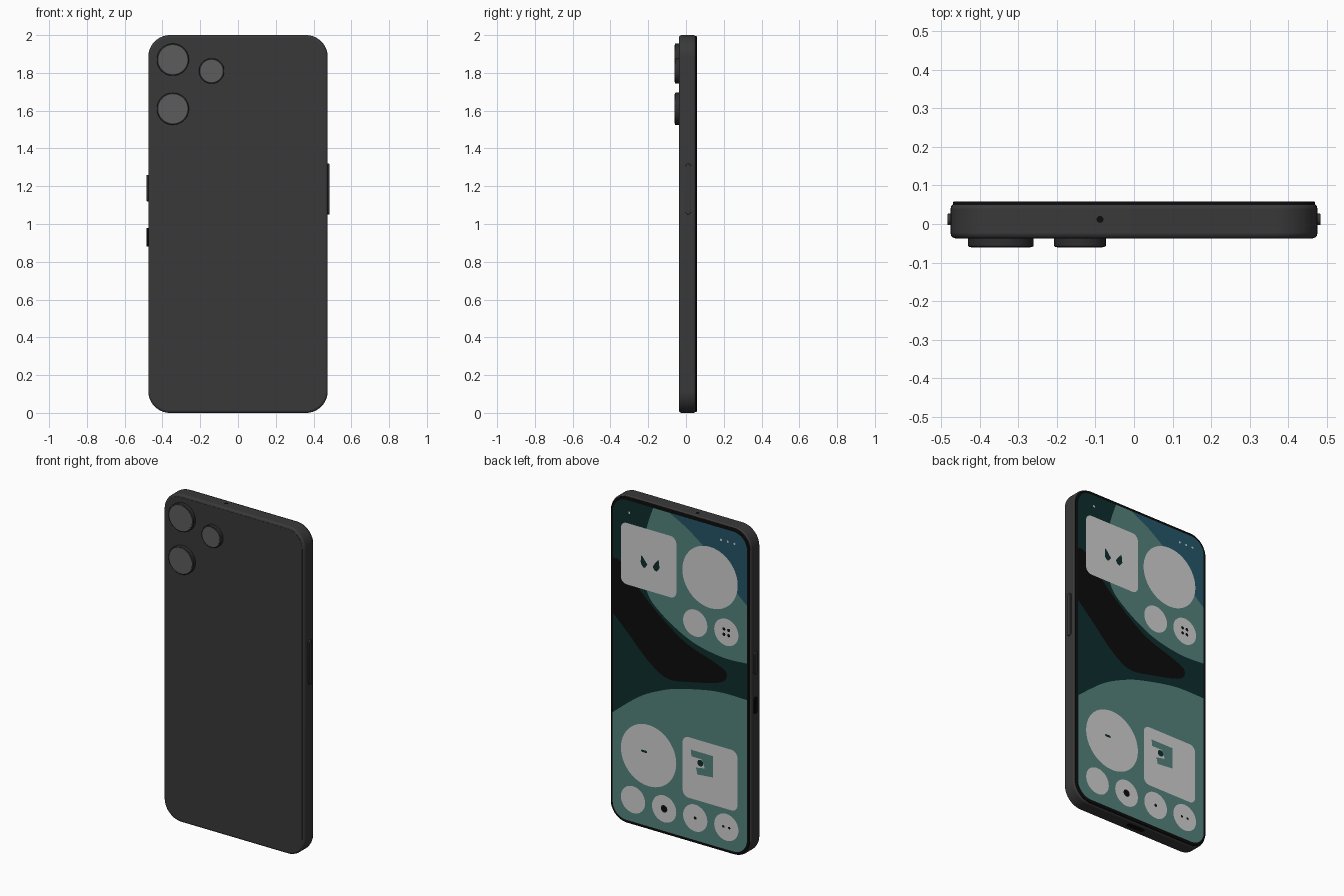
import bpy, bmesh, math
from mathutils import Vector

cube = bpy.data.objects.get("Cube")
if cube:
    bpy.data.objects.remove(cube, do_unlink=True)


def material(name, *rgb):
    linear = [((c / 255 + 0.055) / 1.055) ** 2.4 if c > 10 else c / 255 / 12.92 for c in rgb]
    m = bpy.data.materials.new(name)
    m.use_nodes = True
    m.diffuse_color = (*linear, 1)
    bsdf = m.node_tree.nodes["Principled BSDF"]
    bsdf.inputs["Base Color"].default_value = (*linear, 1)
    bsdf.inputs["Roughness"].default_value = 0.6
    return m


GRAPHITE = material("graphite", 57, 57, 57)
RIM = material("dark graphite", 46, 46, 46)
LENS = material("lens grey", 92, 92, 92)
BLACK = material("black", 12, 12, 12)
NIGHT = material("night teal", 13, 45, 45)
TEAL = material("soft teal", 84, 130, 124)
BLUE = material("deep blue", 37, 85, 104)
PALE = material("pale grey", 208, 208, 208)


# Outlines are lists of (x, z)
def rounded_rect(cx, cz, w, h, r, n=10):
    pts = []
    corners = [(1, 1), (-1, 1), (-1, -1), (1, -1)]
    for k, (sx, sz) in enumerate(corners):
        for i in range(n):
            a = math.pi / 2 * (k + i / (n - 1))
            pts.append((cx + sx * (w / 2 - r) + r * math.cos(a),
                        cz + sz * (h / 2 - r) + r * math.sin(a)))
    return pts


def circle(cx, cz, r, n=48):
    return [(cx + r * math.cos(2 * math.pi * i / n), cz + r * math.sin(2 * math.pi * i / n))
            for i in range(n)]


def smooth_path(pts, steps=6):
    p = [Vector(q) for q in [pts[0], *pts, pts[-1]]]
    out = []
    for a, b, c, d in zip(p, p[1:], p[2:], p[3:]):
        for i in range(steps):
            t = i / steps
            out.append(tuple(0.5 * (2 * b + (c - a) * t + (2 * a - 5 * b + 4 * c - d) * t * t
                                    + (3 * b - a - 3 * c + d) * t ** 3)))
    return out + [pts[-1]]


def finish(name, bm, mat):
    mesh = bpy.data.meshes.new(name)
    bm.to_mesh(mesh)
    bm.free()
    mesh.materials.append(mat)
    obj = bpy.data.objects.new(name, mesh)
    bpy.context.collection.objects.link(obj)
    return obj


def slab(name, pts, y0, y1, mat, bevel=0, segments=3):
    bm = bmesh.new()
    base = bm.faces.new([bm.verts.new((x, y0, z)) for x, z in pts])
    ext = bmesh.ops.extrude_face_region(bm, geom=[base])
    moved = [v for v in ext["geom"] if isinstance(v, bmesh.types.BMVert)]
    bmesh.ops.translate(bm, verts=moved, vec=(0, y1 - y0, 0))
    bmesh.ops.recalc_face_normals(bm, faces=bm.faces)
    obj = finish(name, bm, mat)
    if bevel:
        mod = obj.modifiers.new("Soft edges", "BEVEL")
        mod.width, mod.segments = bevel, segments
        mod.limit_method, mod.angle_limit = "ANGLE", math.radians(50)
    bpy.ops.object.select_all(action="DESELECT")
    bpy.context.view_layer.objects.active = obj
    obj.select_set(True)
    bpy.ops.object.shade_smooth_by_angle(angle=math.radians(40))
    return obj


GLASS = 0.0585


def plate(name, pts, layer, mat):
    """Flat painted shape on the display, facing +y."""
    bm = bmesh.new()
    y = GLASS + 0.0005 * layer
    face = bm.faces.new([bm.verts.new((x, y, z)) for x, z in pts])
    face.normal_update()
    if face.normal.y < 0:
        face.normal_flip()
    bmesh.ops.triangulate(bm, faces=bm.faces)
    return finish(name, bm, mat)


# Body, rear cover and display glass
slab("body_frame", rounded_rect(0, 1, 0.95, 2, 0.115, 14), -0.037, 0.052, GRAPHITE, 0.012)
slab("rear_cover", rounded_rect(0, 1, 0.92, 1.97, 0.1, 14), -0.03, -0.038, GRAPHITE)
slab("display_glass", rounded_rect(0, 1, 0.938, 1.988, 0.11, 14), 0.045, GLASS, BLACK, 0.004, 2)

# Rear cameras
for name, x, z, r in [("upper", -0.345, 1.87, 0.085), ("lower", -0.345, 1.61, 0.085),
                      ("inner", -0.14, 1.81, 0.067)]:
    slab(name + "_camera_ring", circle(x, z, r), -0.03, -0.059, RIM, 0.003, 2)
    slab(name + "_camera_lens", circle(x, z, r - 0.008), -0.05, -0.0605, LENS)

# Side buttons
for name, side, z, length, mat in [("left_power_button", 1, 1.185, 0.27, GRAPHITE),
                                   ("right_volume_button", -1, 1.19, 0.14, GRAPHITE),
                                   ("right_lower_button", -1, 0.93, 0.10, BLACK)]:
    # Drawn as an upright pill, then turned to face sideways
    b = slab(name, rounded_rect(0, 0, 0.03, length, 0.0148, 6), -0.01, 0.01, mat, 0.003, 2)
    b.rotation_euler.z = math.pi / 2
    b.location = (side * 0.4735, 0.012, z)


# Openings on the top and bottom edges
def edge_hole(name, pts, z):
    h = slab(name, pts, -0.002, 0.002, BLACK)
    h.rotation_euler.x = math.pi / 2
    h.location = (0, 0.012, z)


edge_hole("top_microphone", circle(-0.088, 0, 0.009, 16), 1.999)
edge_hole("charging_port", rounded_rect(0, 0, 0.12, 0.034, 0.0168, 8), 0.001)

# Wallpaper
N = 12
screen = rounded_rect(0, 1, 0.906, 1.952, 0.09, N)
EDGE, TOP = 0.453, 1.976
top_corner, bottom_corners = screen[N:2 * N], screen[2 * N:]
plate("wallpaper_base", screen, 1, NIGHT)
swoosh = smooth_path([(EDGE, 1.6), (0.4, 1.59), (0.28, 1.46), (0.14, 1.335), (-0.035, 1.214),
                      (-0.245, 1.14), (-0.315, 1.1), (-0.28, 1.035), (-0.07, 0.98),
                      (0.084, 0.96), (0.21, 1.03), (0.35, 1.167), (EDGE, 1.265)])
plate("wallpaper_black_swoosh", swoosh, 2, BLACK)
band = smooth_path([(-EDGE, 1.195), (-0.28, 1.19), (-0.07, 1.235), (0.13, 1.35),
                    (0.224, 1.46), (0.25, 1.66), (0.224, 1.84), (0.18, TOP)])
plate("wallpaper_upper_band", top_corner + band, 3, TEAL)
sky = smooth_path([(-EDGE, 1.55), (-0.385, 1.61), (-0.25, 1.76), (-0.07, 1.9), (0.07, TOP)])
plate("wallpaper_blue_corner", top_corner + sky, 4, BLUE)
hill = smooth_path([(EDGE, 0.658), (0.28, 0.795), (0.14, 0.87), (0, 0.92), (-0.245, 0.97),
                    (-EDGE, 0.973)])
plate("wallpaper_lower_hill", bottom_corners + hill, 3, TEAL)

# Widgets and round icons
plate("upper_square_widget", rounded_rect(0.21, 1.65, 0.375, 0.375, 0.04), 5, PALE)
plate("upper_round_widget", circle(-0.205, 1.655, 0.187), 5, PALE)
plate("lower_square_widget", rounded_rect(-0.205, 0.457, 0.37, 0.37, 0.04), 5, PALE)
plate("lower_round_widget", circle(0.21, 0.457, 0.187), 5, PALE)
columns = [0.315, 0.105, -0.105, -0.315]
spots = [(x, 0.16) for x in columns] + [(x, 1.35) for x in columns[2:]]
for i, (x, z) in enumerate(spots):
    plate(f"round_icon_{i + 1}", circle(x, z, 0.082, 32), 5, PALE)

# Marks on the widgets
for name, x, lean in [("first", 0.24, 0.018), ("second", 0.158, -0.016)]:
    leaf = [(x + lean, 1.67), (x + 0.022, 1.62), (x, 1.595), (x - 0.022, 1.62)]
    plate(name + "_leaf_mark", smooth_path(leaf), 6, NIGHT)
hook = [(-0.075, 0.57), (-0.225, 0.57), (-0.225, 0.44), (-0.12, 0.43), (-0.11, 0.47),
        (-0.17, 0.48), (-0.15, 0.53), (-0.08, 0.53)]
plate("hook_mark", hook, 6, TEAL)
plate("hook_dot", circle(-0.14, 0.505, 0.02, 16), 7, NIGHT)
plate("dash_mark", rounded_rect(0.24, 0.475, 0.04, 0.014, 0.006, 4), 6, NIGHT)
plate("icon_dot_large", circle(0.105, 0.16, 0.022, 16), 6, BLACK)
plate("icon_dot_small", circle(-0.105, 0.16, 0.01, 12), 6, BLACK)
for i in (-1, 1):
    plate("icon_pair_dot", circle(-0.315 + 0.02 * i, 0.16, 0.008, 12), 6, BLACK)
    for j in (-1, 1):
        plate("icon_cluster_dot", circle(-0.315 + 0.016 * i, 1.35 + 0.016 * j, 0.01, 12), 6, BLACK)

# Status bar
for x in (0.34, -0.28, -0.325, -0.37):
    plate("status_dot", circle(x, 1.905, 0.007, 10), 6, PALE)
